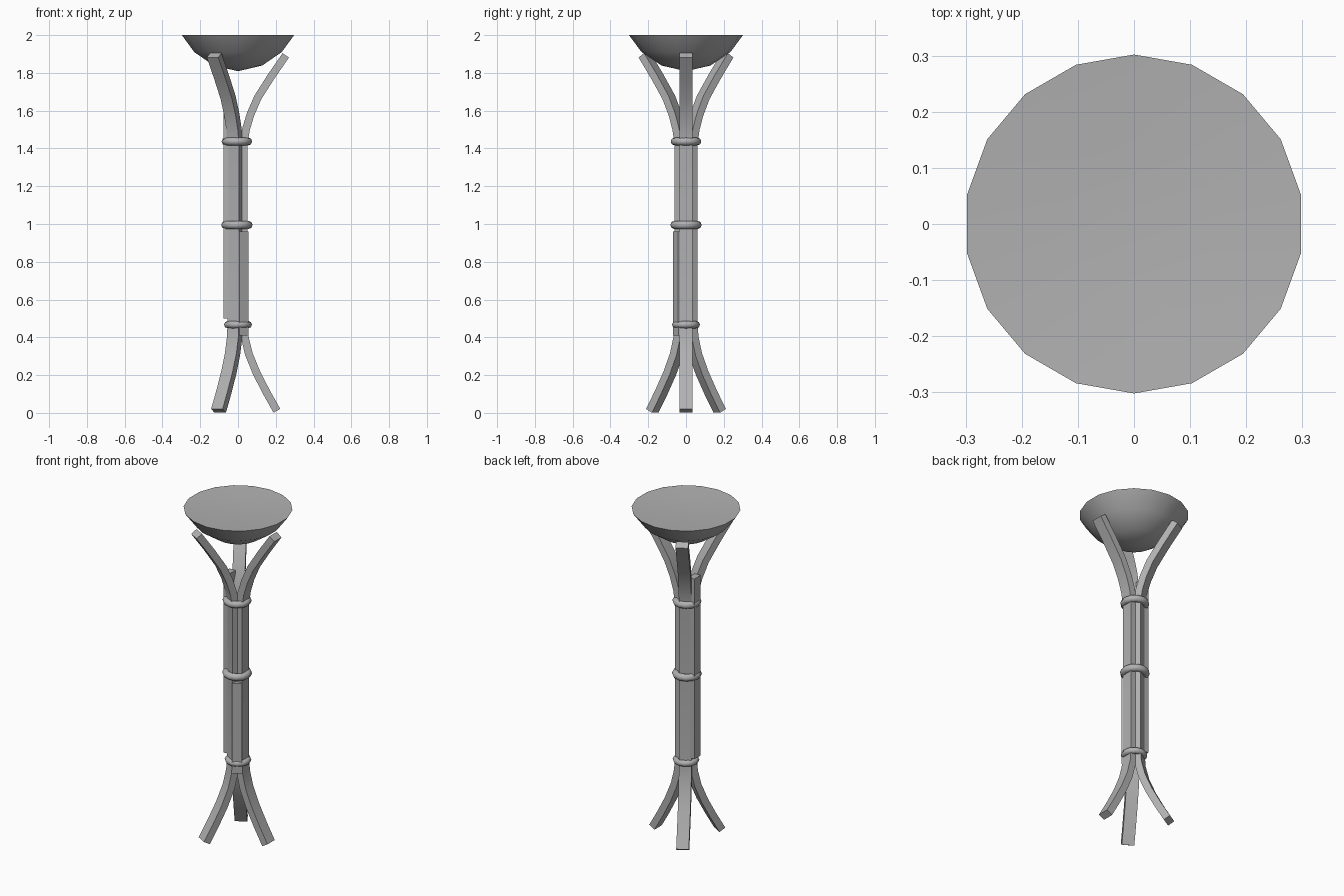
import bpy, bmesh
from math import sin, cos, pi, radians
from mathutils import Vector

if "Cube" in bpy.data.objects:
    bpy.data.objects.remove(bpy.data.objects["Cube"])

grey = bpy.data.materials.new("dark_grey")
grey.diffuse_color = (0.44, 0.44, 0.44, 1)
grey.use_nodes = True
grey.node_tree.nodes["Principled BSDF"].inputs["Base Color"].default_value = grey.diffuse_color


def finish(name, bm, angle=30):
    bmesh.ops.recalc_face_normals(bm, faces=bm.faces)
    me = bpy.data.meshes.new(name)
    bm.to_mesh(me)
    bm.free()
    me.materials.append(grey)
    ob = bpy.data.objects.new(name, me)
    bpy.context.collection.objects.link(ob)
    bpy.ops.object.select_all(action='DESELECT')
    ob.select_set(True)
    bpy.context.view_layer.objects.active = ob
    bpy.ops.object.shade_smooth_by_angle(angle=radians(angle))
    return ob


def bar(name, path, angle, width, thick):
    """Flat bar swept along (radius, z) points in the vertical plane at angle."""
    bm = bmesh.new()
    out = Vector((cos(angle), sin(angle), 0))
    side = Vector((-sin(angle), cos(angle), 0))
    pts = [out * r + Vector((0, 0, z)) for r, z in path]
    rings = []
    for i, p in enumerate(pts):
        t = (pts[min(i + 1, len(pts) - 1)] - pts[max(i - 1, 0)]).normalized()
        n = side.cross(t)
        rings.append([bm.verts.new(p + side * a * width / 2 + n * b * thick / 2)
                      for a, b in ((1, 1), (-1, 1), (-1, -1), (1, -1))])
    for a, b in zip(rings, rings[1:]):
        for k in range(4):
            j = (k + 1) % 4
            bm.faces.new((a[k], a[j], b[j], b[k]))
    bm.faces.new(rings[0])
    bm.faces.new(rings[-1])
    return finish(name, bm)


# three long poles, splayed at foot and top
pole = [(0.206, 0.011), (0.153, 0.105), (0.099, 0.21), (0.058, 0.31), (0.036, 0.40),
        (0.03, 0.48), (0.03, 1.42), (0.042, 1.50), (0.066, 1.58), (0.105, 1.67),
        (0.175, 1.78), (0.253, 1.893)]
for i in range(3):
    bar(f"pole_{i + 1}", pole, i * 2 * pi / 3, 0.07, 0.041)

# short filler sticks between the poles
bar("long_filler_stick", [(0.058, 0.50), (0.058, 1.60)], pi, 0.06, 0.04)
bar("short_filler_stick", [(0.043, 0.41), (0.045, 0.96)], -pi / 3, 0.055, 0.04)

# binding rings: z, centre x, radius, tube radius
for i, (z, cx, R, r) in enumerate(((0.467, 0.0, 0.055, 0.019),
                                   (0.995, -0.006, 0.061, 0.022),
                                   (1.437, -0.006, 0.060, 0.021))):
    bm = bmesh.new()
    N, M = 12, 8
    v = [[bm.verts.new((cx + (R + r * cos(b * 2 * pi / M)) * cos(a * 2 * pi / N),
                        (R + r * cos(b * 2 * pi / M)) * sin(a * 2 * pi / N),
                        z + r * sin(b * 2 * pi / M)))
          for b in range(M)] for a in range(N)]
    for a in range(N):
        for b in range(M):
            c, d = (a + 1) % N, (b + 1) % M
            bm.faces.new((v[a][b], v[c][b], v[c][d], v[a][d]))
    finish(f"binding_ring_{i + 1}", bm, 60)

# bowl with closed, very slightly dished top
bm = bmesh.new()
S = 18
profile = ((0.14, 1.99), (0.302, 2.0), (0.235, 1.910), (0.13, 1.839))
rows = [[bm.verts.new((r * cos(pi / 2 + k * 2 * pi / S), r * sin(pi / 2 + k * 2 * pi / S), z))
         for k in range(S)] for r, z in profile]
for a, b in zip(rows, rows[1:]):
    for k in range(S):
        j = (k + 1) % S
        bm.faces.new((a[k], a[j], b[j], b[k]))
for row, z in ((rows[0], 1.988), (rows[-1], 1.809)):
    tip = bm.verts.new((0, 0, z))
    for k in range(S):
        bm.faces.new((row[k], row[(k + 1) % S], tip))
finish("bowl", bm, 40)
